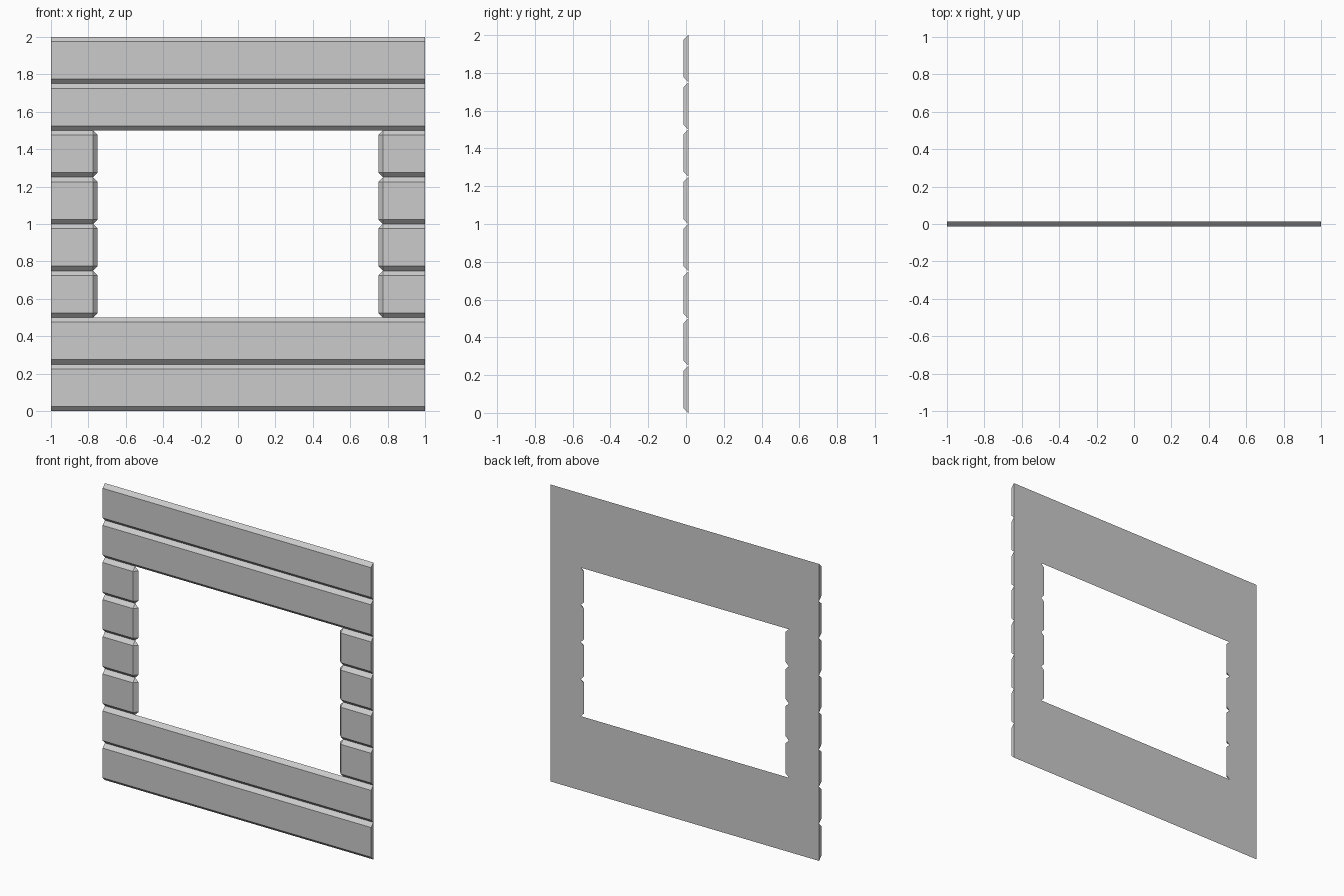
import bpy
import bmesh

if "Cube" in bpy.data.objects:
    bpy.data.objects.remove(bpy.data.objects["Cube"])

PLANK = 0.25      # plank height
BEVEL = 0.025     # front bevel, runs through the full thickness
FRONT, BACK = -0.0125, 0.0125


def solid(name, points):
    """Closed flat-faced convex solid around the given corner points."""
    bm = bmesh.new()
    for p in points:
        bm.verts.new(p)
    bmesh.ops.convex_hull(bm, input=bm.verts)
    bmesh.ops.dissolve_limit(bm, angle_limit=0.01, verts=bm.verts, edges=bm.edges)
    bmesh.ops.recalc_face_normals(bm, faces=bm.faces)
    mesh = bpy.data.meshes.new(name)
    bm.to_mesh(mesh)
    bm.free()
    obj = bpy.data.objects.new(name, mesh)
    bpy.context.collection.objects.link(obj)
    return obj


def long_plank(z):
    top = z + PLANK
    points = []
    for x in (-1, 1):
        points += [(x, BACK, z), (x, BACK, top),
                   (x, FRONT, z + BEVEL), (x, FRONT, top - BEVEL)]
    solid("long_plank", points)


def short_plank(z, side):
    top = z + PLANK
    outer, inner = side, side * 0.75
    inset = side * (0.75 + BEVEL)
    points = []
    # each row: edge height and the bevelled height next to it
    for edge, low in ((z, z + BEVEL), (top, top - BEVEL)):
        points += [(outer, BACK, edge), (outer, FRONT, low),
                   (inset, BACK, edge), (inset, FRONT, low),
                   (inner, BACK, low)]
    solid("short_plank", points)


# Eight rows of planks, the middle four interrupted by the window opening
for row in range(8):
    z = row * PLANK
    if 2 <= row <= 5:
        short_plank(z, -1)
        short_plank(z, 1)
    else:
        long_plank(z)
